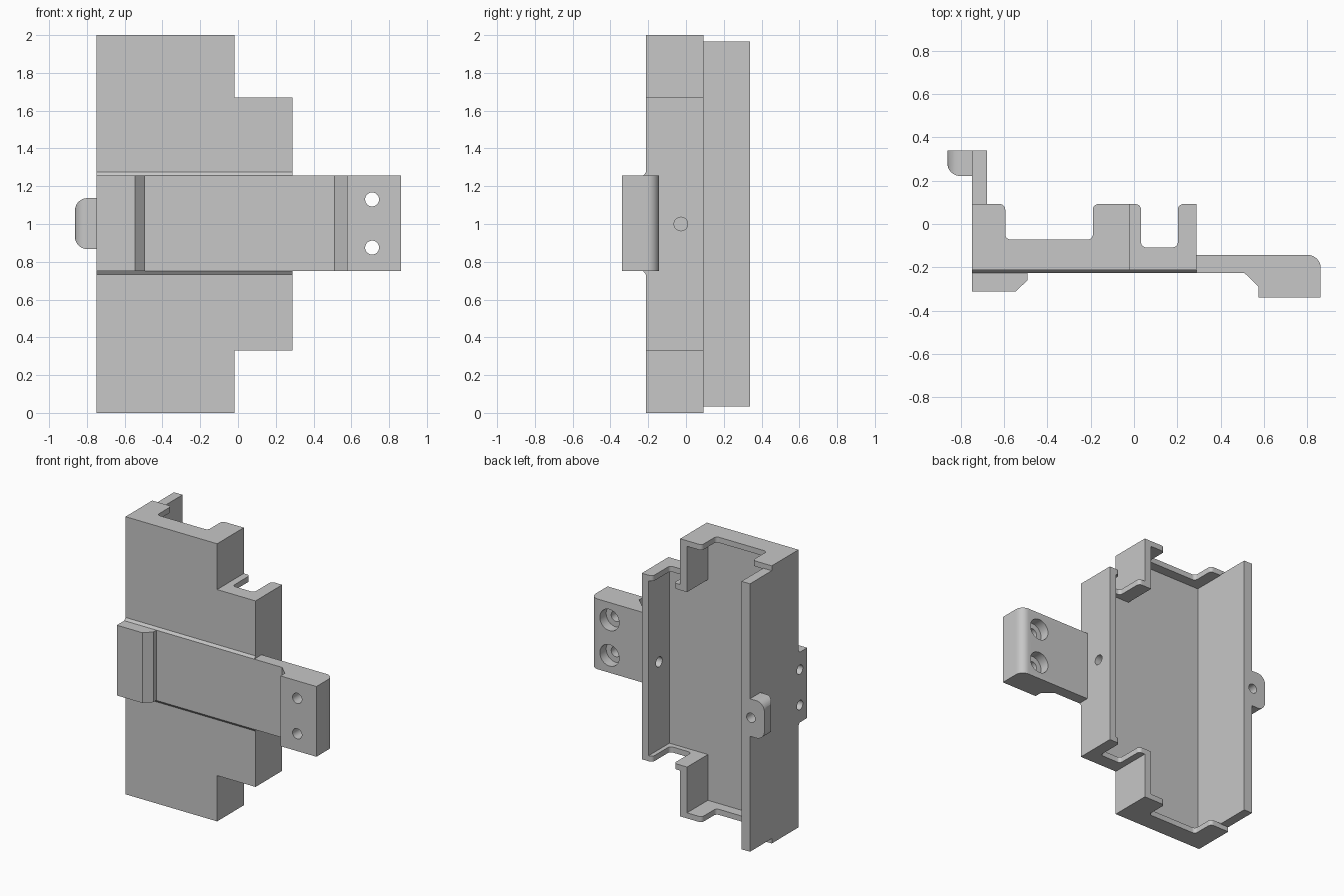
import bpy, bmesh, math
from mathutils import Vector

if "Cube" in bpy.data.objects:
    bpy.data.objects.remove(bpy.data.objects["Cube"])

GREY = (0.57, 0.57, 0.57, 1)
mat = bpy.data.materials.new("plain grey")
mat.use_nodes = True
mat.diffuse_color = GREY
mat.node_tree.nodes["Principled BSDF"].inputs["Base Color"].default_value = GREY


def rounded(pts, steps=8):
    """Outline where a third value on a right-angled corner is its radius."""
    out = []
    for i, p in enumerate(pts):
        c = Vector(p[:2])
        if len(p) == 2:
            out.append(c)
            continue
        r = p[2]
        d1 = (Vector(pts[i - 1][:2]) - c).normalized()
        d2 = (Vector(pts[(i + 1) % len(pts)][:2]) - c).normalized()
        mid = c + (d1 + d2) * r
        for k in range(steps + 1):
            a = math.pi / 2 * k / steps
            out.append(mid - (d2 * math.cos(a) + d1 * math.sin(a)) * r)
    return out


def prism(name, pts, axis, a, b):
    """Extrude a 2D outline along an axis from a to b."""
    place = {"x": lambda u, v: (a, u, v),
             "y": lambda u, v: (u, a, v),
             "z": lambda u, v: (u, v, a)}[axis]
    bm = bmesh.new()
    face = bm.faces.new([bm.verts.new(place(*p)) for p in rounded(pts)])
    ext = bmesh.ops.extrude_face_region(bm, geom=[face])
    shift = Vector([b - a if ax == axis else 0 for ax in "xyz"])
    bmesh.ops.translate(bm, vec=shift,
                        verts=[g for g in ext["geom"] if isinstance(g, bmesh.types.BMVert)])
    bmesh.ops.recalc_face_normals(bm, faces=bm.faces)
    mesh = bpy.data.meshes.new(name)
    bm.to_mesh(mesh)
    bm.free()
    mesh.materials.append(mat)
    ob = bpy.data.objects.new(name, mesh)
    bpy.context.collection.objects.link(ob)
    return ob


def rod(name, u, v, r, axis, a, b, n=32):
    circle = [(u + r * math.cos(2 * math.pi * k / n), v + r * math.sin(2 * math.pi * k / n))
              for k in range(n)]
    return prism(name, circle, axis, a, b)


def combine(ob, tool, operation="DIFFERENCE"):
    """Apply a boolean and discard the tool."""
    mod = ob.modifiers.new("cut", "BOOLEAN")
    mod.object, mod.operation, mod.solver = tool, operation, "EXACT"
    bpy.context.view_layer.objects.active = ob
    bpy.ops.object.modifier_apply(modifier=mod.name)
    bpy.data.objects.remove(tool)


def rect(u0, u1, v0, v1):
    return [(u0, v0), (u1, v0), (u1, v1), (u0, v1)]


def stepped(left, mid, right, end, step):
    """Tall outline with a shorter shoulder on the right, symmetric about z = 1."""
    return [(left, end), (mid, end), (mid, step), (right, step),
            (right, 2 - step), (mid, 2 - step), (mid, 2 - end), (left, 2 - end)]


LEFT, MID, RIGHT = -0.748, -0.018, 0.288
FRONT, FLOOR, RIM = -0.212, -0.145, 0.092
INNER_LEFT, WALL, END = -0.68, 0.055, 0.04

# Housing: stepped tray open at the back
housing = prism("housing", stepped(LEFT, MID, RIGHT, 0, 0.33), "y", FRONT, RIM)
combine(housing, prism("cavity", stepped(INNER_LEFT, MID - WALL, RIGHT - WALL, END, 0.33 + END),
                       "y", FLOOR, 0.3))

# Rounded notches through the end walls
for x0, x1, low in ((-0.595, -0.19, -0.072), (0.032, 0.203, -0.108)):
    r, f = 0.025, 0.03
    notch = [(x0 - f, 0.2), (x0 - f, RIM), (x0, RIM, r), (x0, low, r),
             (x1, low, r), (x1, RIM, r), (x1 + f, RIM), (x1 + f, 0.2)]
    combine(housing, prism("notch", notch, "z", -0.2, 2.2))

# Cross hole in the short side wall
combine(housing, rod("cross_hole", -0.027, 1.0, 0.036, "x", 0.1, 0.4))

# Tall side wall
side_wall = prism("side_wall", rect(LEFT, INNER_LEFT, RIM, 0.34), "z", 0.035, 1.965)

# Side tab, rounded in two directions
tab = prism("side_tab", [(LEFT, 0.867), (LEFT, 1.137), (-0.863, 1.137, 0.065),
                         (-0.863, 0.867, 0.065)], "y", 0.2, 0.34)
combine(tab, prism("tab_side", [(LEFT, 0.222), (LEFT, 0.34), (-0.863, 0.34),
                                (-0.863, 0.222, 0.06)], "z", 0.7, 1.3), "INTERSECT")

# Blind screw hole shared by the tab and the wall edge
combine(side_wall, tab, "UNION")
combine(side_wall, rod("tab_hole", -0.755, 1.002, 0.034, "y", 0.25, 0.4))

# Front strap with hooked end and mounting block
Z0, Z1, FACE = 0.75, 1.256, -0.226
strap = prism("front_strap", [
    (LEFT, FRONT), (LEFT, -0.311), (-0.545, -0.311), (-0.493, -0.26), (-0.493, FACE),
    (0.51, FACE), (0.576, -0.29), (0.576, -0.34), (0.863, -0.34), (0.863, -0.143, 0.06),
    (RIGHT, -0.143), (RIGHT, FRONT)], "z", Z0, Z1)

# Screw holes: counterbored through the block, blind into the hooked end
for z in (0.875, 1.13):
    combine(strap, rod("screw_hole", 0.71, z, 0.037, "y", -0.5, 0.1))
    combine(strap, rod("counterbore", 0.71, z, 0.077, "y", -0.215, 0.1))
    for part in (strap, housing):
        combine(part, rod("end_hole", -0.228, z, 0.034, "x", -0.9, -0.6))

# Sloped edges where the strap meets the housing
bevels = [prism("strap_bevel_" + n, [(FRONT, z), (FACE, z), (FRONT, z + d)], "x", LEFT, RIGHT)
          for n, z, d in (("lower", Z0, -0.018), ("upper", Z1, 0.018))]

# Crisp edges with smooth fillets
for ob in [housing, side_wall, strap] + bevels:
    bpy.ops.object.select_all(action="DESELECT")
    ob.select_set(True)
    bpy.context.view_layer.objects.active = ob
    bpy.ops.object.shade_smooth_by_angle(angle=math.radians(30))
